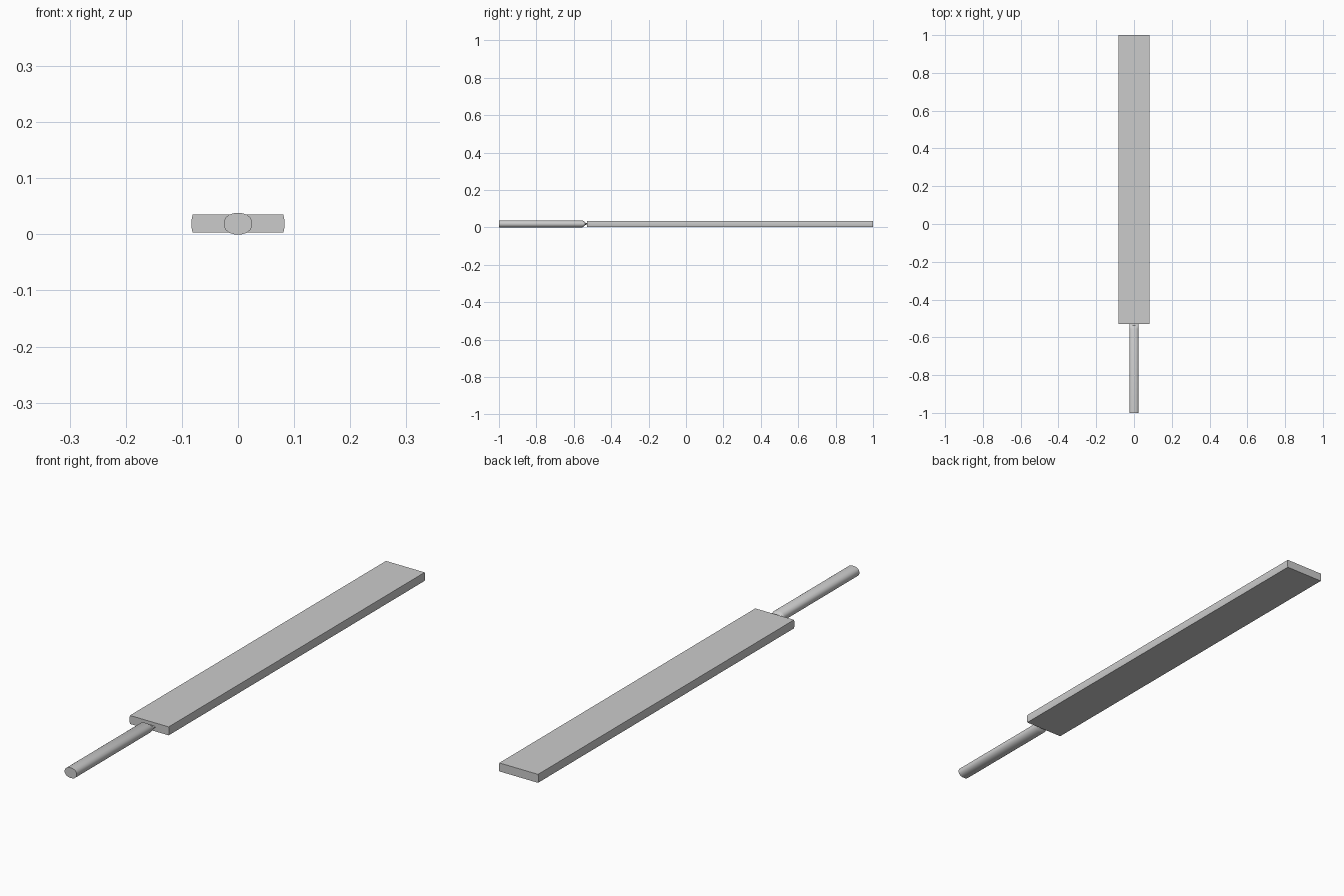
import bpy, math

if "Cube" in bpy.data.objects:
    bpy.data.objects.remove(bpy.data.objects["Cube"])

MID_Z = 0.019


def loft(name, rings):
    """Skin closed rings of equal point count and cap both ends."""
    n = len(rings[0])
    verts = [p for ring in rings for p in ring]
    faces = [tuple(range(n)), tuple(reversed(range(len(verts) - n, len(verts))))]
    for r in range(len(rings) - 1):
        for i in range(n):
            a, b = r * n + i, r * n + (i + 1) % n
            faces.append((a, a + n, b + n, b))
    mesh = bpy.data.meshes.new(name)
    mesh.from_pydata(verts, [], faces)
    obj = bpy.data.objects.new(name, mesh)
    bpy.context.collection.objects.link(obj)
    bpy.context.view_layer.objects.active = obj
    obj.select_set(True)
    bpy.ops.object.shade_smooth_by_angle(angle=math.radians(35))
    obj.select_set(False)
    return obj


def blade_ring(y):
    # flat slab whose long edges bulge slightly
    side = [(0.081, -0.016), (0.0825, -0.008), (0.083, 0), (0.0825, 0.008), (0.081, 0.016)]
    outline = side + [(-x, z) for x, z in reversed(side)]
    return [(x, y, MID_Z + z) for x, z in outline]


def handle_ring(y, z_scale=1.0, sides=16):
    # squarish oval with flat top and bottom
    ring = []
    for i in range(sides):
        a = 2 * math.pi * (i + 0.5) / sides
        c, s = math.cos(a), math.sin(a)
        k = math.cos(math.pi / sides)
        x = 0.025 * math.copysign(min(1, abs(c) / k) ** 0.87, c)
        z = 0.019 * math.copysign(min(1, abs(s) / k) ** 0.9, s)
        ring.append((x, y, MID_Z + z * z_scale))
    return ring


# Long flat blade
loft("blade", [blade_ring(-0.53), blade_ring(1.0)])

# Handle, pinched vertically where it meets the blade
loft("handle", [handle_ring(-1.0), handle_ring(-0.555),
                handle_ring(-0.546, 0.75), handle_ring(-0.537, 0.25),
                handle_ring(-0.529, 0.2)])
